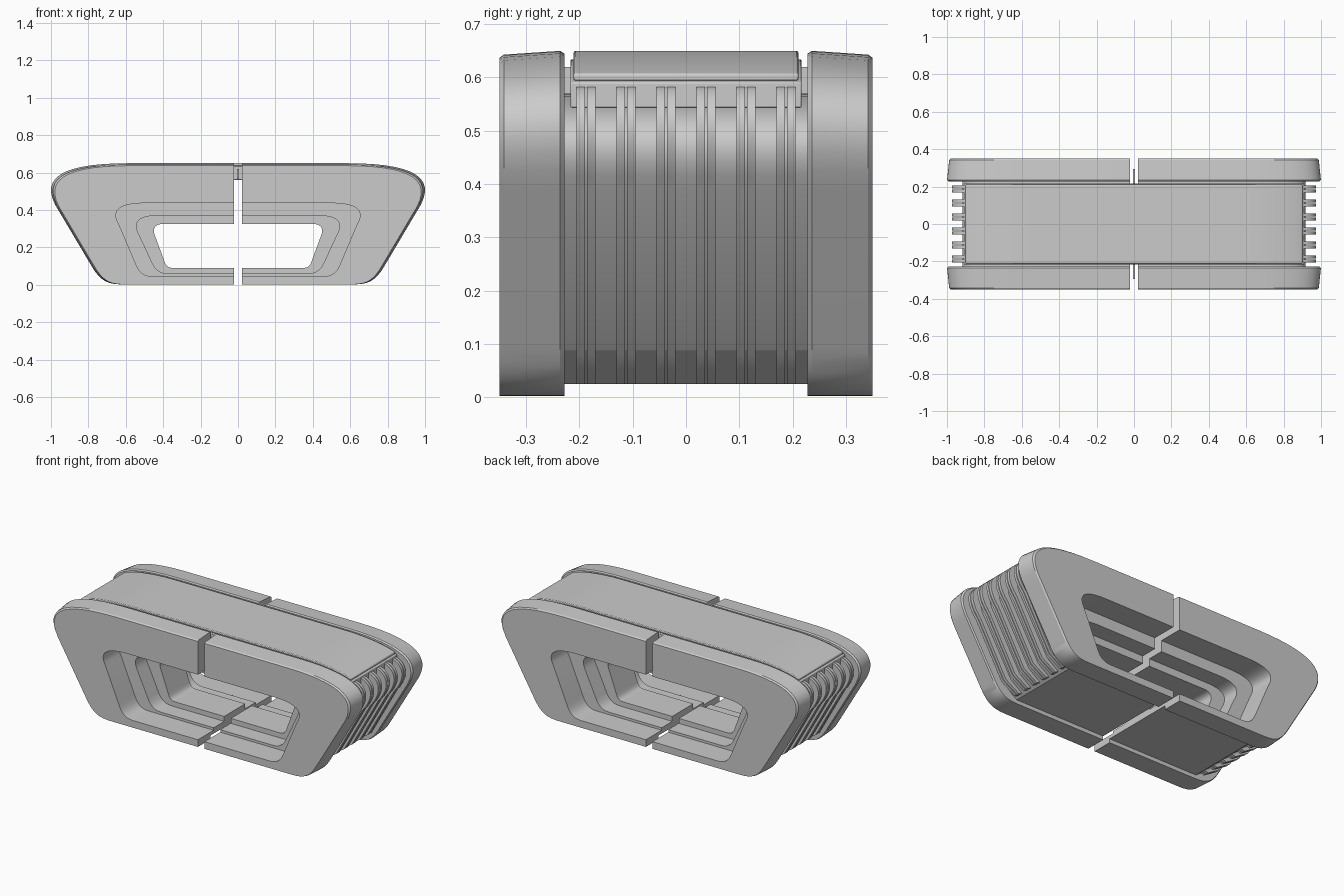
import bpy, bmesh
from mathutils import Vector

if "Cube" in bpy.data.objects:
    bpy.data.objects.remove(bpy.data.objects["Cube"])

SLOT = 0.022   # half width of the split between left and right halves
SEG = 14       # segments per rounded corner


def bezier(p0, p1, p2, p3, n=SEG):
    pts = [Vector(p) for p in (p0, p1, p2, p3)]
    out = []
    for i in range(n + 1):
        t = i / n
        s = 1 - t
        out.append(pts[0]*s**3 + pts[1]*3*s*s*t + pts[2]*3*s*t*t + pts[3]*t**3)
    return out


def half_outline(upper, lower):
    """Right half outline (x, z): flat top, two rounded corners, flat bottom."""
    a, b = bezier(*upper), bezier(*lower)
    return [Vector((SLOT, a[0].y))] + a + b + [Vector((SLOT, b[-1].y))]


def finish(name, bm, mirror=(), bevel=0):
    bmesh.ops.remove_doubles(bm, verts=bm.verts, dist=1e-5)
    bmesh.ops.recalc_face_normals(bm, faces=bm.faces)
    me = bpy.data.meshes.new(name)
    bm.to_mesh(me)
    bm.free()
    ob = bpy.data.objects.new(name, me)
    bpy.context.collection.objects.link(ob)
    if bevel:
        m = ob.modifiers.new("Bevel", 'BEVEL')
        m.width, m.segments, m.limit_method = bevel, 2, 'ANGLE'
        m.angle_limit = 0.7
    if mirror:
        m = ob.modifiers.new("Mirror", 'MIRROR')
        m.use_axis = [ax in mirror for ax in "xyz"]
        m.use_clip = False
        m.use_mirror_merge = False
    bpy.ops.object.select_all(action='DESELECT')
    ob.select_set(True)
    bpy.context.view_layer.objects.active = ob
    bpy.ops.object.shade_smooth_by_angle(angle=0.52)
    return ob


def loft_frame(name, sections, mirror):
    """Half frame lofted along y; each section is (y, outer, hole, shrink)."""
    bm = bmesh.new()
    rows = []
    for y, outer, hole, k in sections:
        o = [bm.verts.new((max(SLOT, p.x*(1-k)), y, p.y*(1-k))) for p in outer]
        h = [bm.verts.new((p.x, y, p.y)) for p in hole]
        rows.append((o, h))
    n = len(rows[0][0])
    for o, h in (rows[0], rows[-1]):                 # end caps
        for i in range(n - 1):
            bm.faces.new((o[i], o[i+1], h[i+1], h[i]))
    for (o1, h1), (o2, h2) in zip(rows, rows[1:]):   # walls
        loop1, loop2 = o1 + h1[::-1], o2 + h2[::-1]
        for i in range(2*n):
            j = (i + 1) % (2*n)
            bm.faces.new((loop1[i], loop1[j], loop2[j], loop2[i]))
    return finish(name, bm, mirror)


def prism(bm, poly, y0, y1):
    a = [bm.verts.new((p[0], y0, p[1])) for p in poly]
    b = [bm.verts.new((p[0], y1, p[1])) for p in poly]
    bm.faces.new(a)
    bm.faces.new(b[::-1])
    for i in range(len(a)):
        j = (i + 1) % len(a)
        bm.faces.new((a[i], b[i], b[j], a[j]))


# Outlines
ring = half_outline(((.58, .65), (.95, .65), (1.077, .572), (.955, .39)),
                    ((.783, .1), (.735, .02), (.70, .002), (.61, .002)))
body = half_outline(((.55, .57), (.85, .57), (.985, .53), (.885, .39)),
                    ((.71, .09), (.68, .068), (.65, .047), (.62, .025)))
hole1 = half_outline(((.48, .437), (.63, .437), (.685, .405), (.635, .32)),
                     ((.55, .12), (.53, .07), (.51, .045), (.45, .045)))
hole2 = half_outline(((.42, .37), (.53, .37), (.57, .34), (.525, .26)),
                     ((.46, .12), (.44, .08), (.42, .06), (.37, .06)))
hole3 = half_outline(((.40, .325), (.44, .325), (.46, .305), (.445, .265)),
                     ((.395, .13), (.385, .10), (.375, .09), (.345, .09)))

# End rings, front and back
loft_frame("end_ring", [(-.35, ring, hole1, .02), (-.342, ring, hole1, .011),
                        (-.236, ring, hole1, 0), (-.228, ring, hole1, .008)], "xy")

# Core body with stepped tunnel
loft_frame("core_body", [(-.229, body, hole1, 0), (-.2, body, hole1, 0),
                         (-.2, body, hole2, 0), (-.1, body, hole2, 0),
                         (-.1, body, hole3, 0), (.1, body, hole3, 0),
                         (.1, body, hole2, 0), (.2, body, hole2, 0),
                         (.2, body, hole1, 0), (.229, body, hole1, 0)], "x")

# Paired side fins
fin = bezier((.885, .587), (.97, .58), (1.015, .50), (.92, .39))
fin += [Vector(p) for p in ((.745, .08), (.655, .025), (.62, .04),
                            (.70, .12), (.84, .39), (.85, .50))]
bm = bmesh.new()
for i in range(6):
    c = -.1875 + i * .075
    prism(bm, fin, c - .018, c - .002)
    prism(bm, fin, c + .002, c + .018)
finish("side_fins", bm, "x")

# Top strap: thin cover over a carrier layer
cover = bezier((.56, .65), (.70, .65), (.82, .635), (.90, .607))


def strap(name, top, bottom, half_y, bevel):
    right = list(top) + list(bottom)[::-1]
    left = [(-p[0], p[1]) for p in right[::-1]]
    bm = bmesh.new()
    prism(bm, [tuple(p) for p in right] + left, -half_y, half_y)
    finish(name, bm, bevel=bevel)


lower = [p - Vector((0, .014)) for p in cover]
strap("top_cover", cover, lower, .211, .004)
grown = [Vector((p.x * 1.01, p.y - .002)) for p in lower]
strap("cover_carrier", grown, [(.56, .56), (.909, .543)], .217, .003)

# Thin plate bridging the slot
bm = bmesh.new()
prism(bm, [(-.006, .565), (.006, .565), (.006, .62), (-.006, .62)], -.295, .295)
finish("slot_plate", bm)
